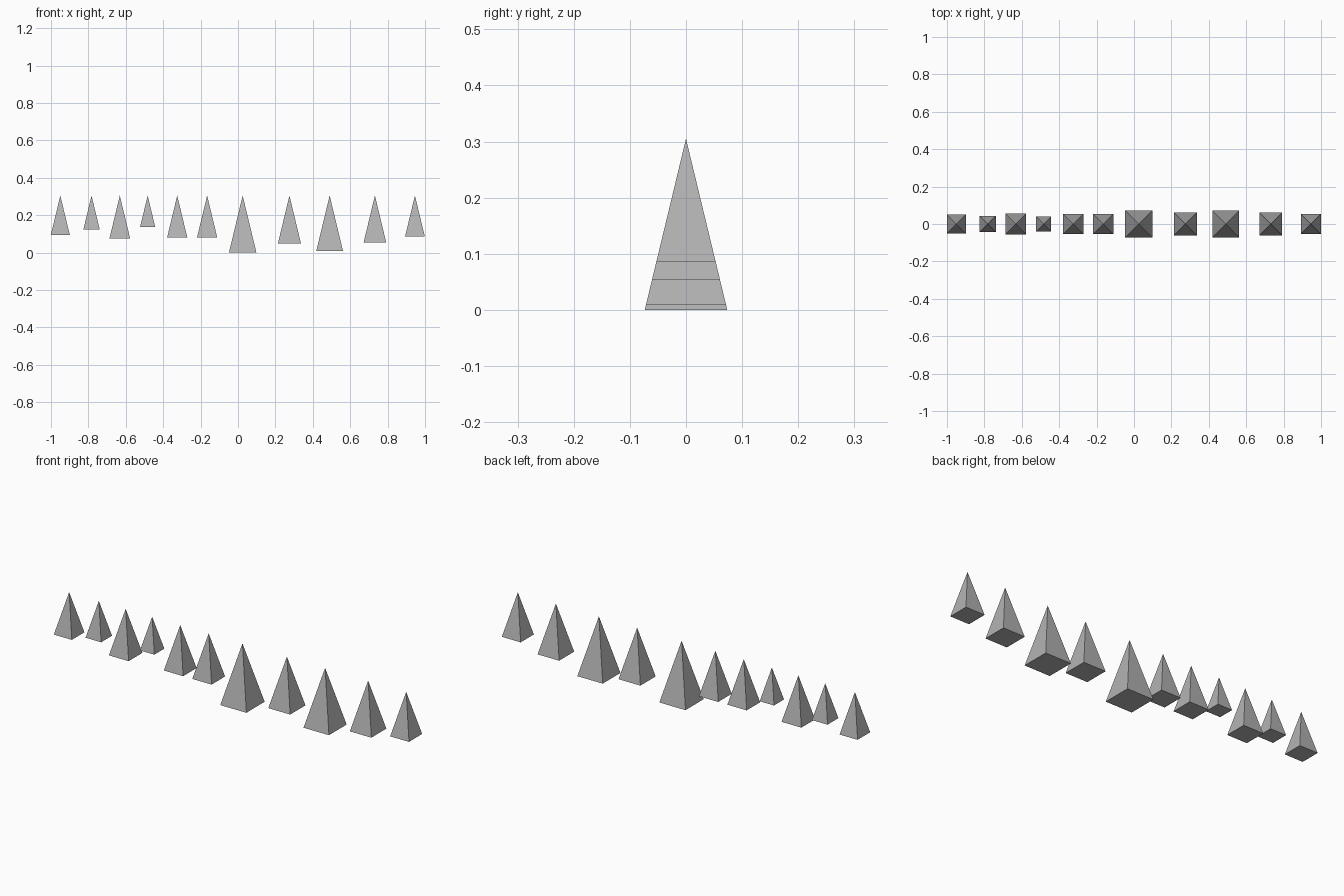
import bpy
import math

cube = bpy.data.objects.get("Cube")
if cube:
    bpy.data.objects.remove(cube, do_unlink=True)

grey = bpy.data.materials.new("stone_grey")
grey.use_nodes = True
colour = (0.45, 0.45, 0.45, 1)
grey.diffuse_color = colour
grey.node_tree.nodes["Principled BSDF"].inputs["Base Color"].default_value = colour

TIP = 0.305     # shared height of all tips
SLOPE = 0.482   # base width per unit of height

# Position along the row and spike height, from right to left
SPIKES = [
    (-0.95, 0.21), (-0.783, 0.182), (-0.632, 0.23), (-0.483, 0.167),
    (-0.325, 0.225), (-0.165, 0.225), (0.025, 0.305), (0.275, 0.255),
    (0.49, 0.296), (0.732, 0.251), (0.946, 0.22),
]


def add_spike(index, x, height):
    """Square pyramid hanging from the common tip level."""
    bpy.ops.mesh.primitive_cone_add(
        vertices=4, radius1=height * SLOPE / math.sqrt(2), radius2=0,
        depth=height, location=(x, 0, TIP - height / 2),
        rotation=(0, 0, math.pi / 4))
    spike = bpy.context.object
    spike.name = f"spike_{index}"
    bpy.ops.object.transform_apply(location=False, rotation=True, scale=False)
    spike.data.materials.append(grey)


for i, (x, height) in enumerate(SPIKES, 1):
    add_spike(i, x, height)
